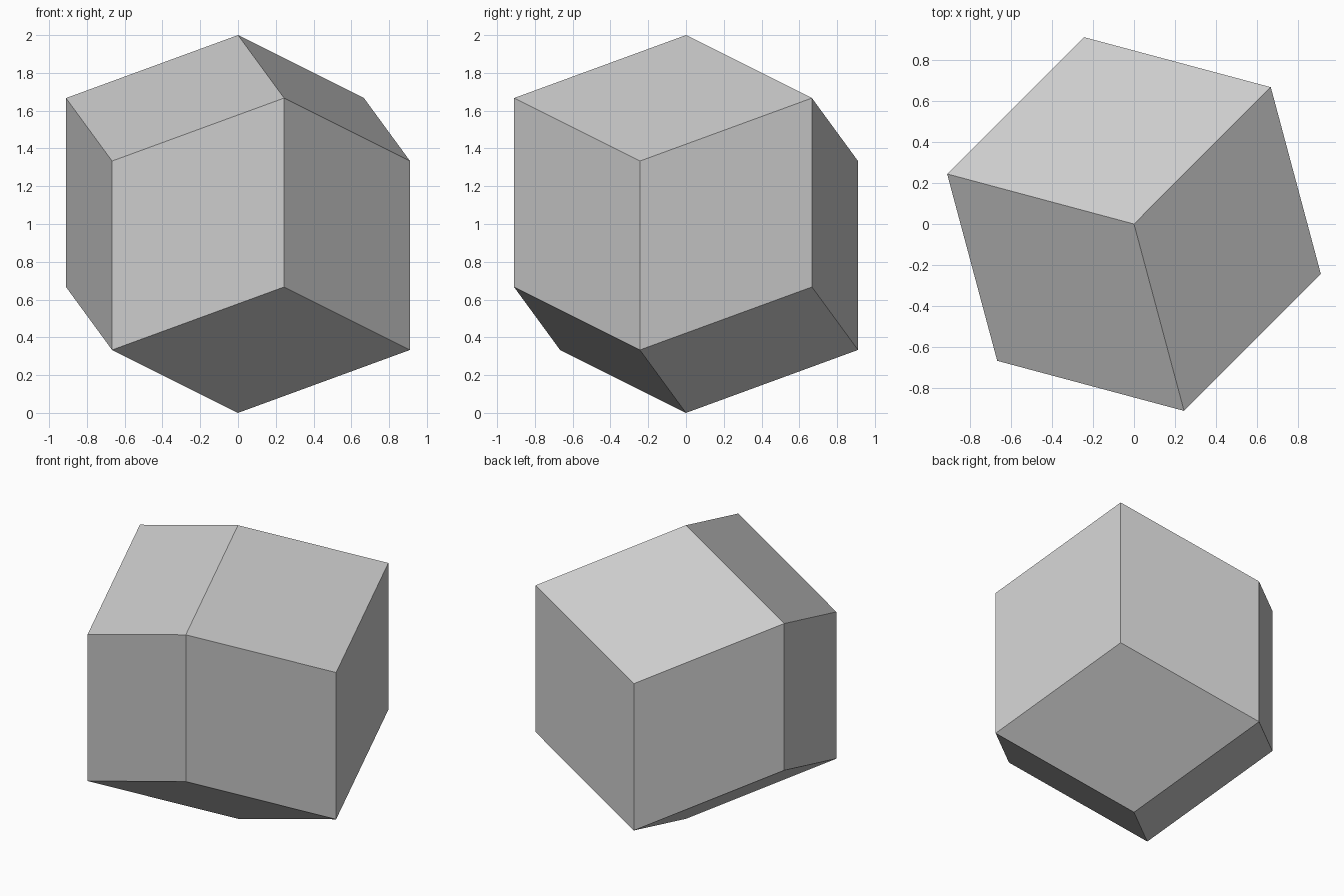
import bpy
import bmesh
from itertools import product
from math import cos, sin, radians, sqrt
from mathutils import Vector

# Default object
cube = bpy.data.objects.get("Cube")
if cube:
    bpy.data.objects.remove(cube, do_unlink=True)

# Plain grey material
grey = bpy.data.materials.new("light grey")
grey.use_nodes = True
colour = (0.6, 0.6, 0.6, 1)
grey.diffuse_color = colour
grey.node_tree.nodes["Principled BSDF"].inputs["Base Color"].default_value = colour

# Four unit edge directions: one upright, three leaning out a third of a turn apart
spread = 2 * sqrt(2) / 3
edges = [Vector((0, 0, 1))]
for turn in (-15, 105, 225):
    a = radians(turn)
    edges.append(Vector((spread * cos(a), spread * sin(a), 1 / 3)))

# Twelve-sided rhombic solid: the hull of every sum of the edge directions
bm = bmesh.new()
for picks in product((0, 1), repeat=len(edges)):
    bm.verts.new(sum((e * p for e, p in zip(edges, picks)), Vector()))
hull = bmesh.ops.convex_hull(bm, input=bm.verts)
inside = [g for g in hull["geom_interior"] if isinstance(g, bmesh.types.BMVert)]
bmesh.ops.delete(bm, geom=inside, context='VERTS')

# Merge the triangles into flat rhombic faces
bmesh.ops.dissolve_limit(bm, angle_limit=radians(1), verts=bm.verts, edges=bm.edges)
bmesh.ops.recalc_face_normals(bm, faces=bm.faces)

mesh = bpy.data.meshes.new("rhombic_solid")
bm.to_mesh(mesh)
bm.free()
mesh.materials.append(grey)
solid = bpy.data.objects.new("rhombic_solid", mesh)
bpy.context.collection.objects.link(solid)
